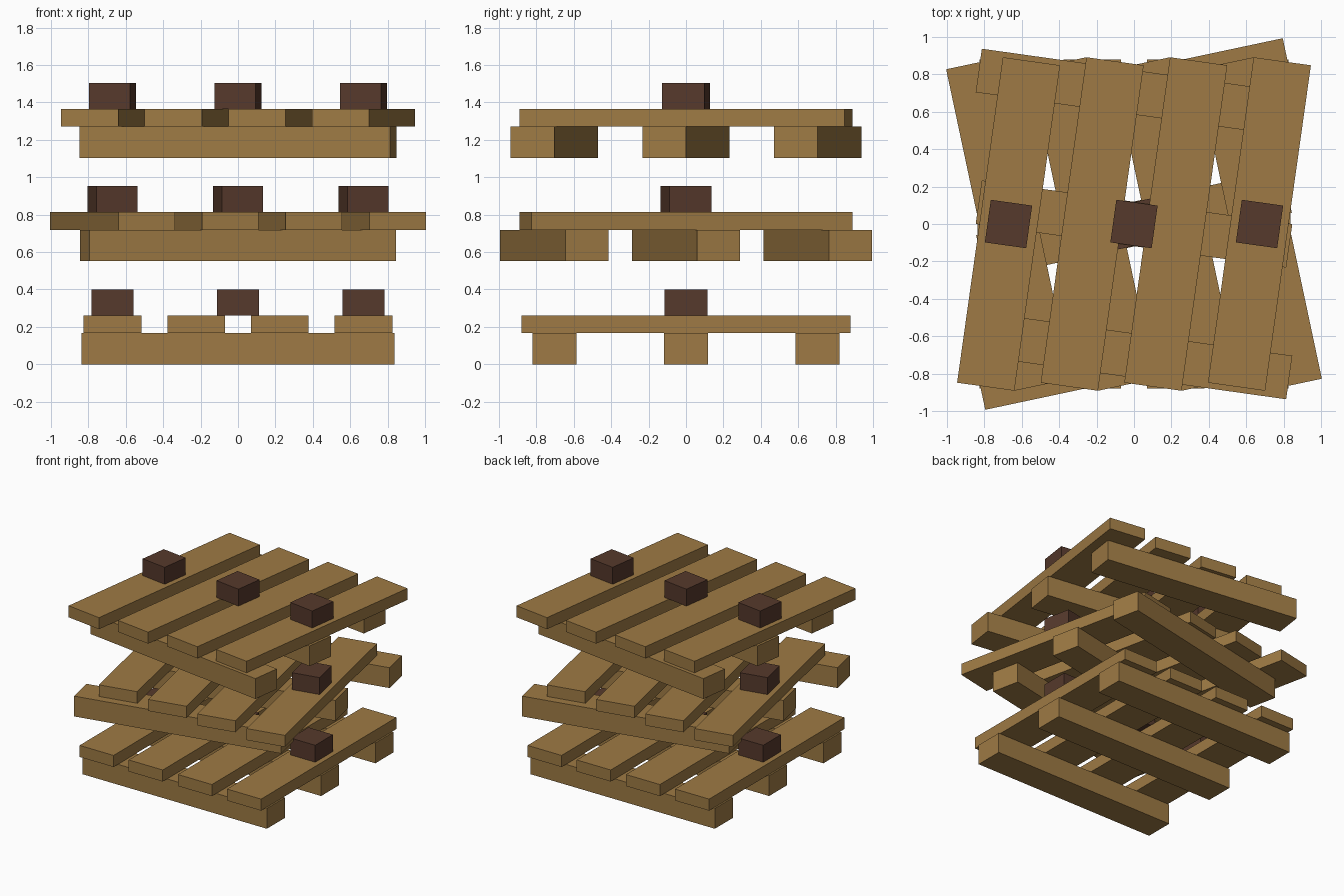
import bpy
from math import radians

cube = bpy.data.objects.get("Cube")
if cube:
    bpy.data.objects.remove(cube, do_unlink=True)


def make_material(name, rgb):
    mat = bpy.data.materials.new(name)
    mat.use_nodes = True
    color = (*rgb, 1.0)
    mat.diffuse_color = color
    bsdf = next(n for n in mat.node_tree.nodes if n.type == 'BSDF_PRINCIPLED')
    bsdf.inputs["Base Color"].default_value = color
    return mat


wood = make_material("tan wood", (0.342, 0.195, 0.058))
dark_wood = make_material("dark brown wood", (0.093, 0.041, 0.025))


def box(name, center, size, angle, mat):
    bpy.ops.mesh.primitive_cube_add(size=1, location=center,
                                    rotation=(0, 0, radians(angle)))
    obj = bpy.context.object
    obj.name = name
    obj.scale = size
    bpy.ops.object.transform_apply(location=False, rotation=False, scale=True)
    obj.data.materials.append(mat)


# Layer heights within one pallet, and spacing between pallets
BEARER_H, SLAT_H, BLOCK_H, PITCH = 0.167, 0.095, 0.139, 0.552

# Every board turns about its own centre
for level, (label, angle) in enumerate([("bottom", 0), ("middle", 12), ("top", -8)]):
    z = level * PITCH
    # Bearers running side to side
    for part, y in (("front", -0.704), ("centre", 0), ("back", 0.704)):
        box(f"{label}_{part}_bearer", (0, y, z + BEARER_H / 2),
            (1.676, 0.235, BEARER_H), angle, wood)
    # Deck slats running front to back
    z += BEARER_H
    for i in range(4):
        box(f"{label}_slat_{i + 1}", ((i - 1.5) * 0.447, 0, z + SLAT_H / 2),
            (0.309, 1.757, SLAT_H), angle, wood)
    # Spacer blocks resting on the deck
    z += SLAT_H
    for part, x in (("right", -0.671), ("centre", 0), ("left", 0.671)):
        box(f"{label}_{part}_block", (x, 0, z + BLOCK_H / 2),
            (0.223, 0.23, BLOCK_H), angle, dark_wood)
